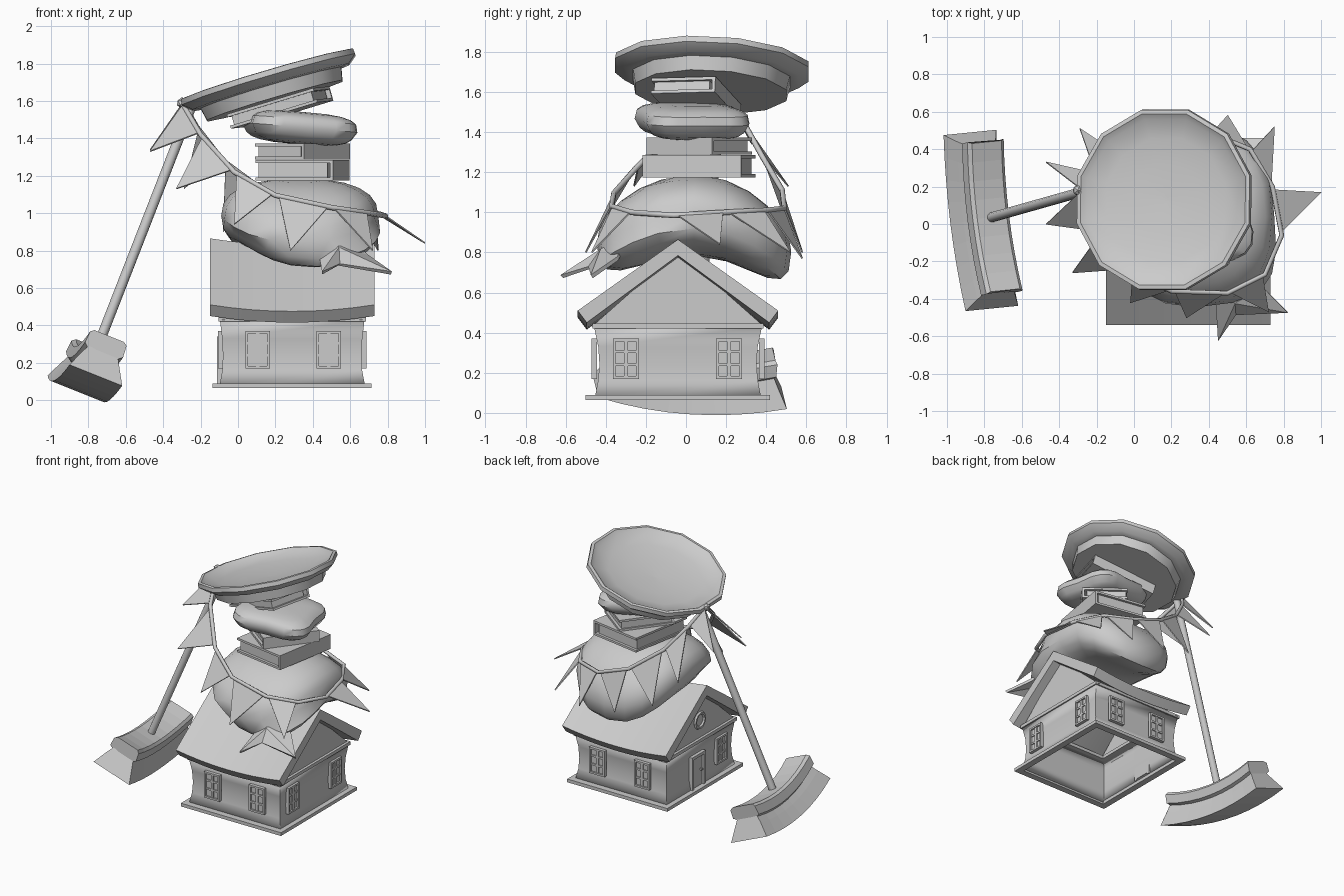
import bpy, bmesh, math
from mathutils import Matrix, Vector

if "Cube" in bpy.data.objects:
    bpy.data.objects.remove(bpy.data.objects["Cube"])

def add(name, verts, faces, mat=None, smooth=False, thick=0):
    me = bpy.data.meshes.new(name)
    me.from_pydata([tuple(v) for v in verts], [], faces)
    bm = bmesh.new(); bm.from_mesh(me)
    bmesh.ops.recalc_face_normals(bm, faces=bm.faces)
    bm.to_mesh(me); bm.free()
    ob = bpy.data.objects.new(name, me)
    bpy.context.collection.objects.link(ob)
    if mat is not None:
        ob.matrix_world = mat
    if thick:
        m = ob.modifiers.new("thickness", 'SOLIDIFY'); m.thickness = thick; m.offset = 0
    if smooth:
        bpy.context.view_layer.objects.active = ob
        bpy.ops.object.select_all(action='DESELECT')
        ob.select_set(True)
        bpy.ops.object.shade_smooth_by_angle(angle=math.radians(40))
    return ob

def loft(name, rings, mat=None, caps=True, **kw):
    n = len(rings[0])
    faces = [(i*n+j, i*n+(j+1) % n, (i+1)*n+(j+1) % n, (i+1)*n+j)
             for i in range(len(rings)-1) for j in range(n)]
    if caps:
        faces += [tuple(range(n)), tuple(range((len(rings)-1)*n, len(rings)*n))]
    return add(name, [v for r in rings for v in r], faces, mat, **kw)

def boxes(name, items, mat=None):
    """items: (centre, size) pairs joined into one object"""
    vs, fs = [], []
    for c, s in items:
        b = len(vs)
        vs += [[c[k] + s[k]*q[k]/2 for k in range(3)] for q in
               [(x, y, z) for x in (-1, 1) for y in (-1, 1) for z in (-1, 1)]]
        fs += [tuple(b+i for i in f) for f in
               [(0, 1, 3, 2), (4, 6, 7, 5), (0, 4, 5, 1), (2, 3, 7, 6), (0, 2, 6, 4), (1, 5, 7, 3)]]
    return add(name, vs, fs, mat)

def place(loc, rz=0):
    return Matrix.Translation(loc) @ Matrix.Rotation(math.radians(rz), 4, 'Z')

def frame(z, yhint, loc):
    z = Vector(z).normalized()
    y = Vector(yhint); y = (y - z*y.dot(z)).normalized()
    m = Matrix((y.cross(z), y, z)).transposed().to_4x4()
    return Matrix.Translation(loc) @ m

# ---------------- house ----------------
CX, CY = 0.29, -0.04

def rect(hx, hy, z):
    return [(CX+sx*hx, CY+sy*hy, z) for sx, sy in ((-1, -1), (1, -1), (1, 1), (-1, 1))]

loft("walls", [rect(*r) for r in ((.385, .41, .08), (.37, .395, .16), (.367, .388, .24),
                                  (.371, .394, .33), (.383, .415, .43))],
     caps=False, smooth=True, thick=.01)

def border(name, hx, hy, z0, z1, w):
    loft(name, [rect(hx, hy, z0), rect(hx, hy, z1), rect(hx-w, hy-w, z1),
                rect(hx-w, hy-w, z0), rect(hx, hy, z0)], caps=False)

border("base_plinth", .425, .46, .065, .09, .05)
border("wall_trim", .395, .427, .42, .445, .05)
for name, x in (("gable_left", -.085), ("gable_right", .65)):
    loft(name, [[(x+d, -.47, .43), (x+d, .39, .43), (x+d, CY, .81)] for d in (0, .015)])

# sagging roof
profile = [(-.5, .51), (0, .865), (.5, .51), (.455, .45), (0, .785), (-.455, .45)]
rings = []
for i in range(9):
    t = i/4 - 1
    rings.append([(CX+.44*t, CY+y, z-.035*(1-t*t)) for y, z in profile])
loft("roof", rings, smooth=True)

# windows: local -Y faces outwards
def window(name, loc, rz):
    parts = [((0, 0, 0), (.115, .012, .185))]
    parts += [((s*.058, -.006, 0), (.014, .026, .2)) for s in (-1, 1)]
    parts += [((0, -.006, s*.093), (.13, .026, .014)) for s in (-1, 1)]
    parts += [((0, -.004, 0), (.02, .02, .18))]
    parts += [((0, -.004, z), (.11, .02, .014)) for z in (-.03, .035)]
    boxes(name, parts, place(loc, rz))

for i, x in enumerate((.105, .485)):
    window(f"front_window_{i}", (x, -.452, .27), 0)
    window(f"back_window_{i}", (x, .372, .27), 180)
for i, y in enumerate((-.3, .215)):
    window(f"right_window_{i}", (.668, y, .27), 90)
window("left_window", (-.088, -.29, .27), -90)
boxes("door", [((0, 0, 0), (.13, .02, .22)), ((-.07, -.008, 0), (.022, .036, .24)),
               ((.07, -.008, 0), (.022, .036, .24)), ((0, -.008, .12), (.165, .036, .022)),
               ((.04, -.015, 0), (.015, .02, .015))], place((-.085, 0, .21), -90))
bpy.ops.mesh.primitive_torus_add(major_segments=12, minor_segments=6, major_radius=.055,
    minor_radius=.013, location=(-.088, CY, .58), rotation=(0, math.pi/2, 0))
bpy.context.object.name = "round_window"

# ---------------- sack draped over the ridge ----------------
def blob(name, e, size, mat, warp=None, segs=20, rows=12):
    sp = lambda v: math.copysign(abs(v)**e, v)
    rings = []
    for i in range(rows+1):
        a = math.pi*(i+.02)/(rows+.04) - math.pi/2
        ring = []
        for j in range(segs):
            b = 2*math.pi*j/segs
            p = Vector((sp(math.cos(b))*sp(math.cos(a))*size[0],
                        sp(math.sin(b))*sp(math.cos(a))*size[1], sp(math.sin(a))*size[2]))
            ring.append(warp(p) if warp else p)
        rings.append(ring)
    return loft(name, rings, mat, smooth=True)

def drape(p):
    k = abs(p.y)/.47
    low = max(0, -p.z)/.2
    p.z -= k*k*(.13 + .1*low)*(1.3 if p.y > 0 else 1) - .02
    if p.y < 0 and low > 0:
        p.x += .1*k
    return p

blob("sack", .82, (.42, .485, .2), place((.33, .04, .965)), drape)
# gathered mouth of the sack
add("sack_mouth", [(.42, -.32, .87), (.6, -.3, .86), (.45, -.62, .68), (.54, -.48, .725),
                   (.82, -.47, .68), (.69, -.34, .77), (.44, -.38, .76), (.54, -.42, .81)],
    [(0, 7, 2, 6), (7, 3, 2), (7, 4, 3), (7, 5, 4), (7, 1, 5), (0, 1, 7)], thick=.02)

# ---------------- books and cushion ----------------
def book(name, w, l, h, mat):
    c = .016
    boxes(name, [((0, 0, h/2-c/2), (w, l, c)), ((0, 0, -h/2+c/2), (w, l, c)),
                 ((w/2-c/2, 0, 0), (c, l, h)), ((-.012, 0, 0), (w-.045, l-.04, h-c))], mat)

book("lower_book", .42, .5, .11, place((.345, .065, 1.23), -10))
book("middle_book", .33, .41, .085, place((.345, .065, 1.33), -37))
cush = place((.33, .03, 1.455), 12) @ Matrix.Rotation(math.radians(5), 4, 'Y')
def pinch(p):
    # narrower underside, pulled-out corners
    s = 1 + .12*min(1, abs(p.x*p.y)/.05) - (.06 if p.z < -.03 else 0)
    return Vector((p.x*s, p.y*s, p.z))

blob("cushion", .6, (.275, .25, .087), cush, pinch, 20, 10)
tilt = frame((-.295, .05, 1), (0, 1, 0), (.16, .13, 1.725))
book("upper_book", .33, .5, .08, frame((-.29, .05, 1), (-.966, .26, 0), (.225, .05, 1.565)))

# ---------------- tilted dish ----------------
dish = [(.01, -.13), (.39, -.13), (.405, -.06), (.45, -.055), (.5, -.015), (.497, .015),
        (.475, .018), (.445, -.005), (.34, -.03), (.2, -.047), (.01, -.055)]
loft("dish", [[(r*math.cos(math.radians(15+30*j)), r*math.sin(math.radians(15+30*j)), z)
               for j in range(12)] for r, z in dish], tilt, smooth=True)

# ---------------- broom ----------------
broom = frame((.39, .11, 1), (-.1, 1, 0), (-.745, .04, .30))
circ = [(.027*math.cos(a*math.pi/5), .027*math.sin(a*math.pi/5)) for a in range(10)]
loft("broom_handle", [[(x, y, z) for x, y in circ] for z in (-.05, 1.36)], broom, smooth=True)

def head(name, section):
    rings = []
    for i in range(9):
        t = i/4 - 1
        rings.append([(x, ly*t, z + .06*t*t - .02) for x, z, ly in section])
    loft(name, rings, broom)

head("broom_block", [(-.085, -.02, .40), (.085, -.02, .40), (.105, -.035, .41), (.11, -.1, .41),
                     (.085, -.12, .40), (-.085, -.12, .40), (-.11, -.1, .41), (-.105, -.035, .41)])
head("broom_bristles", [(-.085, -.11, .40), (.085, -.11, .40), (.11, -.16, .425), (.155, -.25, .475),
                        (-.15, -.25, .475), (-.11, -.16, .425)])

# ---------------- bunting ----------------
path = [(-.3, .18, 1.59), (-.2, -.05, 1.42), (-.02, -.25, 1.22), (.2, -.36, 1.095), (.5, -.37, 1.03),
        (.7, -.27, 1.0), (.79, -.06, .985), (.74, .2, 1.0), (.62, .4, 1.01), (.4, .49, 1.02),
        (.15, .48, 1.11), (-.08, .38, 1.28), (-.22, .28, 1.46), (-.3, .19, 1.6)]
cu = bpy.data.curves.new("bunting_rope", 'CURVE')
cu.dimensions = '3D'; cu.bevel_depth = .014; cu.bevel_resolution = 1
s = cu.splines.new('POLY'); s.points.add(len(path)-1)
for p, c in zip(s.points, path):
    p.co = (*c, 1)
bpy.context.collection.objects.link(bpy.data.objects.new("bunting_rope", cu))
bpy.ops.mesh.primitive_ico_sphere_add(subdivisions=1, radius=.03, location=(-.3, .18, 1.59))
bpy.context.object.name = "bunting_knot"

# pennants: rope segment index and tip
flags = [(0, (-.47, 0, 1.33)), (1, (-.33, -.26, 1.13)), (2, (-.02, -.42, .94)), (3, (.28, -.5, .8)),
         (4, (.72, -.47, .8)), (6, (1.0, .17, .84)), (7, (.75, .52, .8)), (8, (.5, .58, .77)),
         (9, (.2, .58, .8)), (10, (-.08, .52, .9)), (11, (-.29, .51, 1.13)), (12, (-.47, .33, 1.34))]
verts, faces = [], []
for i, tip in flags:
    a, b = Vector(path[i]), Vector(path[i+1])
    faces.append(tuple(range(len(verts), len(verts)+3)))
    verts += [a.lerp(b, .06), a.lerp(b, .94), tip]
add("bunting_pennants", verts, faces, thick=.008)
